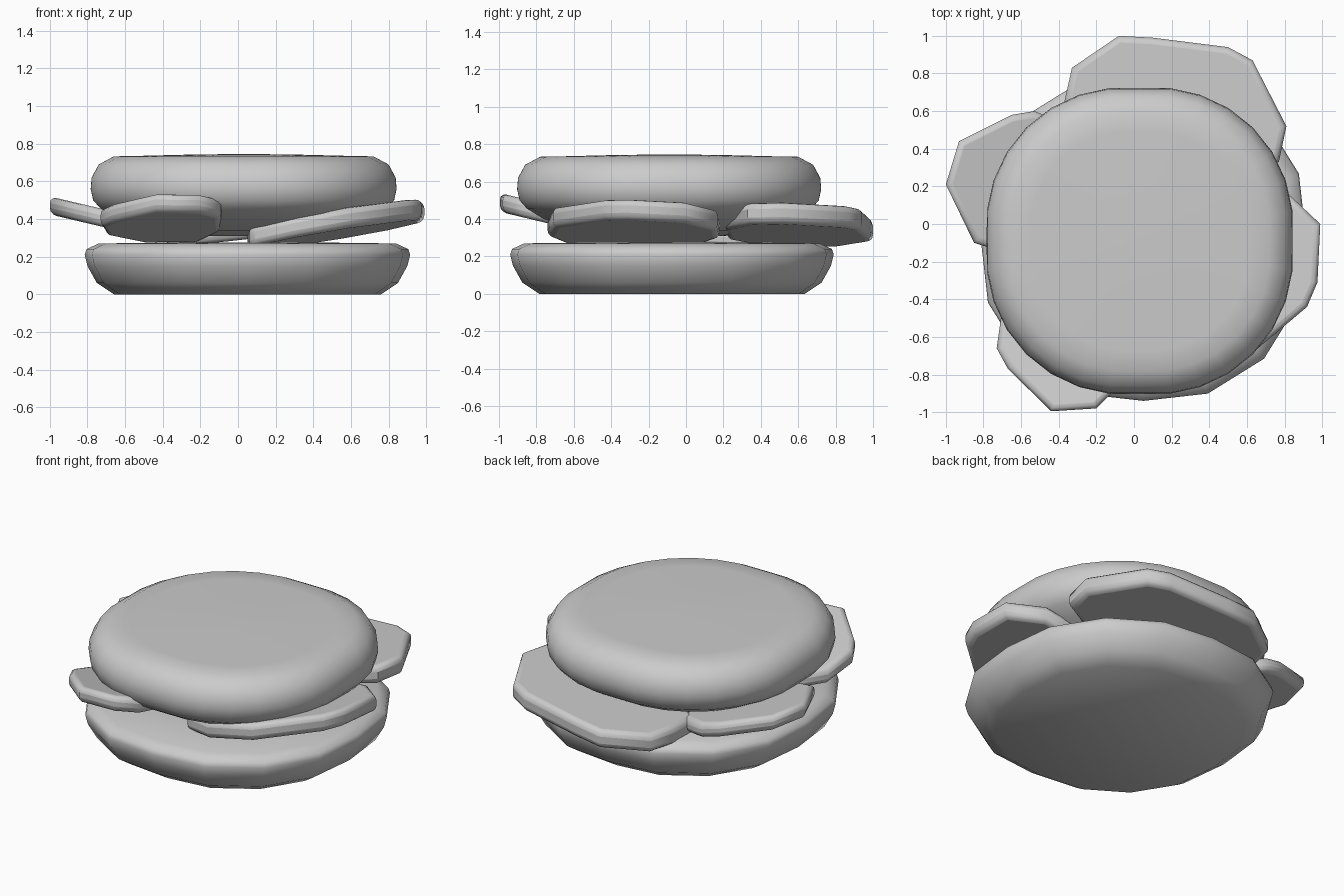
import bpy, bmesh, math

if "Cube" in bpy.data.objects:
    bpy.data.objects.remove(bpy.data.objects["Cube"])


def finish(name, bm, angle):
    bmesh.ops.recalc_face_normals(bm, faces=bm.faces)
    mesh = bpy.data.meshes.new(name)
    bm.to_mesh(mesh)
    bm.free()
    ob = bpy.data.objects.new(name, mesh)
    bpy.context.collection.objects.link(ob)
    bpy.ops.object.select_all(action='DESELECT')
    bpy.context.view_layer.objects.active = ob
    ob.select_set(True)
    bpy.ops.object.shade_smooth_by_angle(angle=math.radians(angle))
    return ob


def bun(name, cx, cy, profile, sides):
    """Closed, slightly squarish round from (radius, z) rings, bottom to top."""
    bm = bmesh.new()
    rings = []
    for r, z in profile:
        ring = []
        for i in range(sides):
            a = 2 * math.pi * i / sides
            k = r * (1 + 0.048 * abs(math.sin(2 * a)))
            ring.append(bm.verts.new((cx + k * math.cos(a), cy + k * math.sin(a), z)))
        rings.append(ring)
    for lo, hi in zip(rings, rings[1:]):
        for i in range(sides):
            j = (i + 1) % sides
            bm.faces.new((lo[i], lo[j], hi[j], hi[i]))
    bm.faces.new(rings[0][::-1])
    bm.faces.new(rings[-1])
    return finish(name, bm, 60)


def leaf(name, outline, z0, sx, sy, thick):
    """Tilted slab: middle height is z0 + sx*x + sy*y, with rounded rim."""
    bm = bmesh.new()
    layers = [[bm.verts.new((x, y, z0 + sx * x + sy * y + s * thick / 2))
               for x, y in outline] for s in (-1, 1)]
    n = len(outline)
    for i in range(n):
        j = (i + 1) % n
        bm.faces.new((layers[0][i], layers[0][j], layers[1][j], layers[1][i]))
    bm.faces.new(layers[0][::-1])
    bm.faces.new(layers[1])
    ob = finish(name, bm, 50)
    bev = ob.modifiers.new("round_rim", 'BEVEL')
    bev.width = 0.035
    bev.segments = 3
    bev.limit_method = 'ANGLE'
    bev.angle_limit = math.radians(60)
    return ob


# Bottom and top buns
bun("bottom_bun", 0.05, -0.075,
    [(0.71, 0), (0.80, 0.06), (0.85, 0.15), (0.865, 0.21), (0.855, 0.24),
     (0.79, 0.27), (0.4, 0.275)], 16)
bun("top_bun", 0.03, -0.09,
    [(0.3, 0.31), (0.5, 0.34), (0.67, 0.40), (0.76, 0.455), (0.80, 0.50),
     (0.813, 0.56), (0.808, 0.62), (0.77, 0.69), (0.69, 0.733),
     (0.58, 0.735), (0.3, 0.742), (0.08, 0.745)], 32)

# Four filling leaves poking out between the buns
leaf("back_leaf", [(-0.38, 0.45), (-0.37, 0.65), (-0.33, 0.83), (-0.08, 1.0),
                   (0.1, 0.99), (0.5, 0.94), (0.63, 0.87), (0.81, 0.52),
                   (0.77, 0.33), (0.5, 0.2), (0.0, 0.22)],
     0.345, 0.11, 0.0, 0.115)
leaf("right_leaf", [(0.81, 0.17), (0.99, 0.0), (0.975, -0.31), (0.92, -0.44),
                    (0.6, -0.71), (0.3, -0.74), (0.06, -0.62), (0.05, -0.3),
                    (0.25, 0.05), (0.55, 0.18)],
     0.26, 0.18, -0.06, 0.11)
leaf("left_leaf", [(-0.48, 0.58), (-0.53, 0.6), (-0.65, 0.58), (-0.93, 0.44),
                   (-1.0, 0.21), (-0.85, -0.1), (-0.6, -0.18), (-0.3, -0.08),
                   (-0.22, 0.25), (-0.33, 0.5)],
     0.237, -0.235, 0.0, 0.095)
leaf("front_leaf", [(-0.7, -0.45), (-0.73, -0.66), (-0.67, -0.77), (-0.44, -0.995),
                    (-0.2, -0.98), (-0.09, -0.87), (-0.08, -0.55), (-0.2, -0.3),
                    (-0.5, -0.28)],
     0.25, 0.0, -0.24, 0.1)
